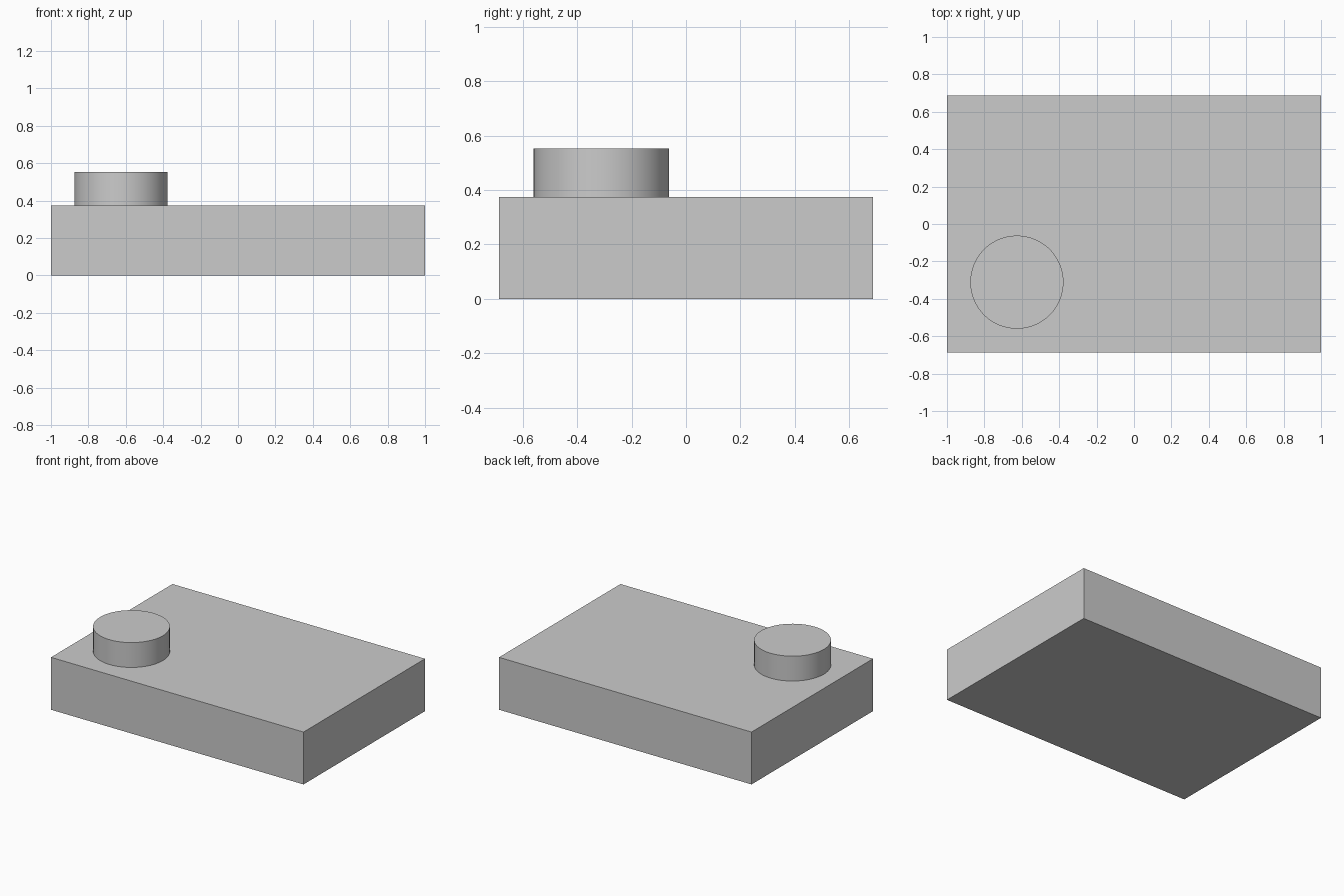
import bpy
import math

default = bpy.data.objects.get("Cube")
if default:
    bpy.data.objects.remove(default, do_unlink=True)

# Single plain grey
grey = bpy.data.materials.new("light_grey")
grey.use_nodes = True
colour = (0.6, 0.6, 0.6, 1.0)
grey.diffuse_color = colour
bsdf = next(n for n in grey.node_tree.nodes if n.type == "BSDF_PRINCIPLED")
bsdf.inputs["Base Color"].default_value = colour

SLAB_TOP = 0.375
PEG_TOP = 0.553


def finish(obj, name):
    obj.name = name
    obj.data.name = name
    obj.data.materials.append(grey)


# Rectangular slab
bpy.ops.mesh.primitive_cube_add(size=1, location=(0, 0, SLAB_TOP / 2))
slab = bpy.context.object
slab.scale = (2.0, 1.374, SLAB_TOP)
bpy.ops.object.transform_apply(location=False, rotation=False, scale=True)
finish(slab, "slab")

# Round peg near the front right corner, sunk slightly into the slab
sink = 0.02
bpy.ops.mesh.primitive_cylinder_add(
    vertices=96, radius=0.249, depth=PEG_TOP - SLAB_TOP + sink,
    location=(-0.626, -0.311, (PEG_TOP + SLAB_TOP - sink) / 2))
peg = bpy.context.object
bpy.ops.object.shade_smooth_by_angle(angle=math.radians(30))
finish(peg, "round_peg")
